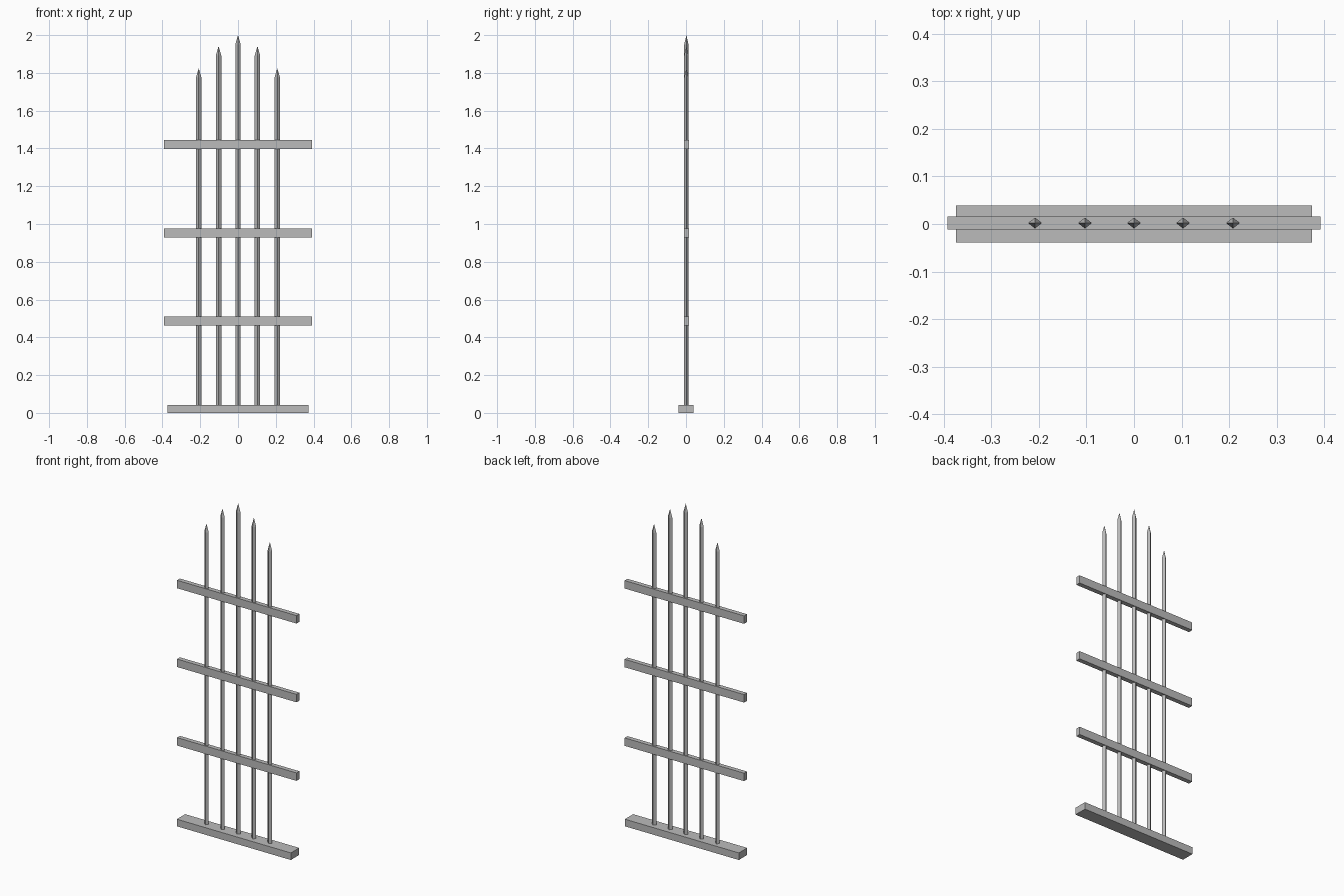
import bpy, bmesh
from mathutils import Matrix

cube = bpy.data.objects.get("Cube")
if cube:
    bpy.data.objects.remove(cube, do_unlink=True)


def make_material(name, rgb):
    mat = bpy.data.materials.new(name)
    mat.use_nodes = True
    mat.diffuse_color = (*rgb, 1)
    mat.node_tree.nodes["Principled BSDF"].inputs["Base Color"].default_value = (*rgb, 1)
    return mat


grey = make_material("iron_grey", (0.5, 0.5, 0.5))


def add_object(name, bm):
    bmesh.ops.recalc_face_normals(bm, faces=bm.faces)
    mesh = bpy.data.meshes.new(name)
    bm.to_mesh(mesh)
    bm.free()
    mesh.materials.append(grey)
    bpy.context.collection.objects.link(bpy.data.objects.new(name, mesh))


def box(name, size, center):
    bm = bmesh.new()
    bmesh.ops.create_cube(bm, size=1, matrix=Matrix.Translation(center) @ Matrix.Diagonal((*size, 1)))
    add_object(name, bm)


def spike(name, x, y, top, rx=0.0145, ry=0.0115, bottom=0.03, tip=0.05):
    # Diamond-section bar with a pointed top
    bm = bmesh.new()
    ring = [(rx, 0), (0, ry), (-rx, 0), (0, -ry)]
    low, high = [[bm.verts.new((x + dx, y + dy, z)) for dx, dy in ring]
                 for z in (bottom, top - tip)]
    point = bm.verts.new((x, y, top))
    bm.faces.new(low)
    for i in range(4):
        j = (i + 1) % 4
        bm.faces.new((low[i], low[j], high[j], high[i]))
        bm.faces.new((high[i], high[j], point))
    add_object(name, bm)


# Base beam
box("base_beam", (0.748, 0.078, 0.042), (0, 0, 0.021))

# Three cross rails
for name, z in (("lower", 0.487), ("middle", 0.953), ("upper", 1.42)):
    box(name + "_rail", (0.784, 0.027, 0.047), (0, 0.002, z))

# Five upright spikes, tallest in the middle
spike("center_spike", 0, 0.002, 2.0)
for side, s in (("left", 1), ("right", -1)):
    spike("inner_spike_" + side, s * 0.103, 0.002, 1.942)
    spike("outer_spike_" + side, s * 0.208, 0.002, 1.825)
